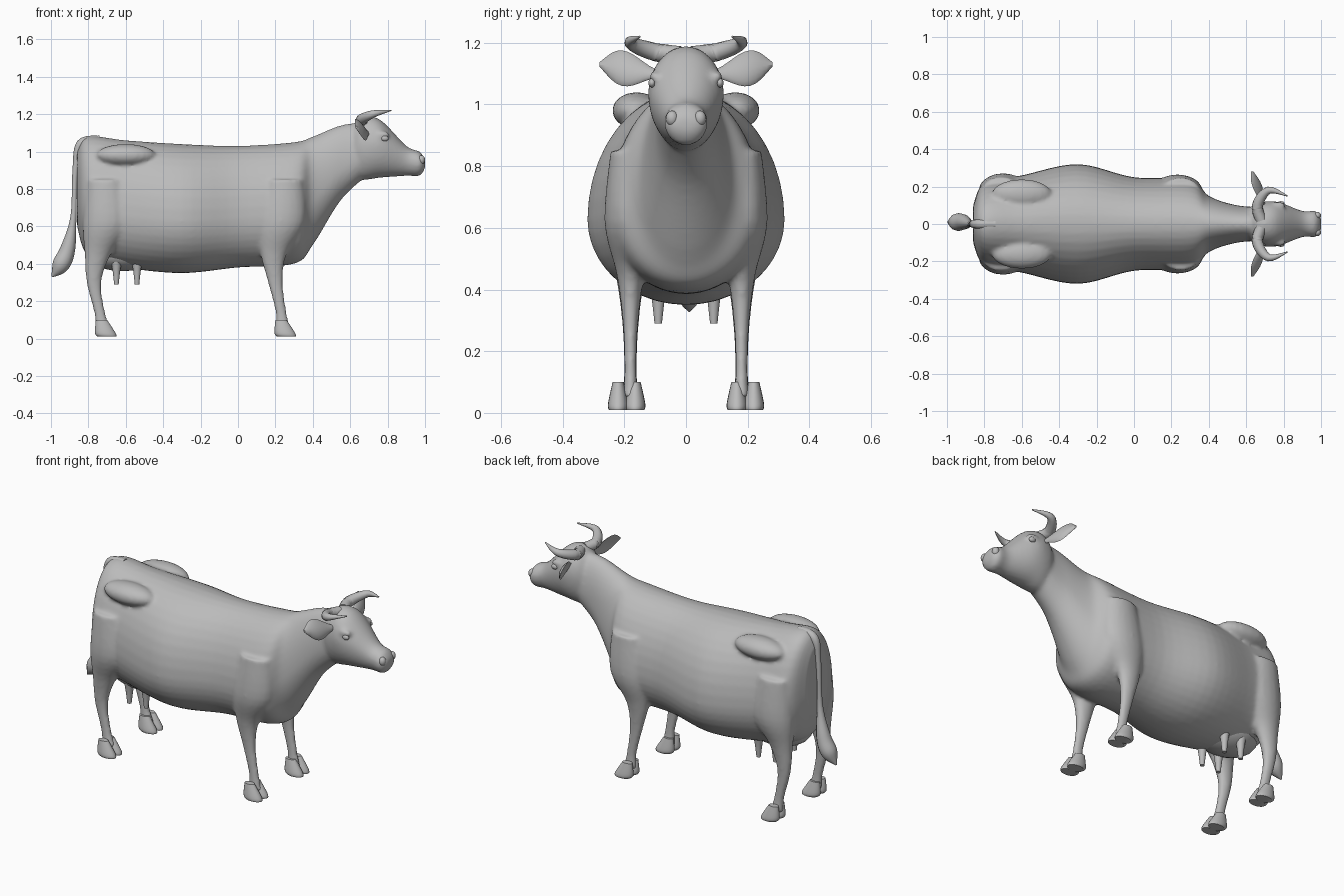
import bpy, bmesh, math
from mathutils import Vector

default_cube = bpy.data.objects.get("Cube")
if default_cube:
    bpy.data.objects.remove(default_cube, do_unlink=True)

coat = bpy.data.materials.new("plain grey")
coat.use_nodes = True
grey = (0.5, 0.5, 0.5, 1)
coat.diffuse_color = grey
coat.node_tree.nodes["Principled BSDF"].inputs["Base Color"].default_value = grey


def spline(rows, steps):
    """Smooth the stations of a profile with a Catmull-Rom curve."""
    points = [Vector(row) for row in rows]
    padded = [points[0]] + points + [points[-1]]
    smooth = []
    for before, start, end, after in zip(padded, padded[1:], padded[2:], padded[3:]):
        leave, arrive = (end - before) / 2, (after - start) / 2
        for step in range(steps):
            t = step / steps
            bend = (end - start) * 3 - leave * 2 - arrive
            twist = (start - end) * 2 + leave + arrive
            smooth.append(start + (leave + (bend + twist * t) * t) * t)
    return smooth + [points[-1]]


def circle(sides):
    angles = [math.tau * side / sides for side in range(sides)]
    return [(math.cos(angle), math.sin(angle)) for angle in angles]


def skin(bm, rings):
    """Join matching rings of points into a closed surface."""
    loops = [[bm.verts.new(point) for point in ring] for ring in rings]
    for near, far in zip(loops, loops[1:]):
        for side in range(len(near)):
            bm.faces.new((near[side - 1], near[side], far[side], far[side - 1]))
    bm.faces.new(loops[0])
    bm.faces.new(loops[-1])


def barrel(bm, stations, widest):
    """Loft along x; each station gives x, bottom, top and half width."""
    rings = []
    for x, bottom, top, width in spline(stations, steps=6):
        middle = bottom + (top - bottom) * widest
        rings.append([(x, width * c, middle + s * (top - middle if s > 0 else middle - bottom))
                      for c, s in circle(40)])
    skin(bm, rings)


def column(bm, stations, y, flatness):
    """Loft along z; each station gives z, centre x and half depth."""
    rings = []
    for z, x, depth in spline(stations, steps=5):
        rings.append([(x + depth * c, y + depth * flatness * s, z) for c, s in circle(20)])
    skin(bm, rings)


def tube(bm, stations):
    """Sweep a circle along a curve; each station gives x, y, z and radius."""
    path = [(Vector(station[:3]), station[3]) for station in spline_4d(stations)]
    rings = []
    for index, (centre, radius) in enumerate(path):
        ahead = path[min(index + 1, len(path) - 1)][0]
        behind = path[max(index - 1, 0)][0]
        up = (ahead - behind).cross(Vector((0, 1, 0))).normalized()
        across = (ahead - behind).cross(up).normalized()
        rings.append([centre + (up * c + across * s) * radius for c, s in circle(12)])
    skin(bm, rings)


def spline_4d(stations):
    return spline(stations, steps=6)


def ball(bm, centre, radii):
    verts = bmesh.ops.create_uvsphere(bm, u_segments=20, v_segments=12, radius=1)["verts"]
    bmesh.ops.scale(bm, vec=radii, verts=verts)
    bmesh.ops.translate(bm, vec=centre, verts=verts)


def finish(name, bm, mirrored=False):
    """Turn the mesh into a smooth shaded object, mirrored across y if paired."""
    if mirrored:
        copy = bmesh.ops.duplicate(bm, geom=bm.verts[:] + bm.edges[:] + bm.faces[:])
        for item in copy["geom"]:
            if isinstance(item, bmesh.types.BMVert):
                item.co.y *= -1
    bmesh.ops.recalc_face_normals(bm, faces=bm.faces)
    mesh = bpy.data.meshes.new(name)
    bm.to_mesh(mesh)
    bm.free()
    mesh.materials.append(coat)
    part = bpy.data.objects.new(name, mesh)
    bpy.context.collection.objects.link(part)
    bpy.ops.object.select_all(action="DESELECT")
    part.select_set(True)
    bpy.context.view_layer.objects.active = part
    bpy.ops.object.shade_smooth_by_angle(angle=math.radians(50))
    return part


# Trunk and neck, from rump to poll
bm = bmesh.new()
barrel(bm, [(-0.86, 0.6, 1, 0.1), (-0.8, 0.44, 1.08, 0.22), (-0.6, 0.38, 1.06, 0.26),
            (-0.3, 0.35, 1.04, 0.32), (0, 0.38, 1.03, 0.25), (0.3, 0.4, 1.05, 0.24),
            (0.4, 0.5, 1.08, 0.15), (0.55, 0.74, 1.14, 0.1), (0.7, 0.88, 1.16, 0.09)], widest=0.4)

# Head and muzzle
barrel(bm, [(0.6, 0.9, 1.1, 0.07), (0.66, 0.85, 1.18, 0.11), (0.76, 0.86, 1.17, 0.12),
            (0.9, 0.87, 1.03, 0.07), (0.97, 0.87, 1, 0.07), (1, 0.91, 0.96, 0.04)], widest=0.55)

# Shared leg thickness, with a bend of its own for the fore and hind pair
heights = (0.85, 0.62, 0.45, 0.3, 0.14, 0.05)
depths = (0.1, 0.13, 0.07, 0.04, 0.03, 0.04)
fore_bend = (0.25, 0.23, 0.19, 0.2, 0.23, 0.24)
hind_bend = (-0.71, -0.7, -0.75, -0.77, -0.74, -0.72)
for side in (-1, 1):
    for bend in (fore_bend, hind_bend):
        column(bm, list(zip(heights, bend, depths)), y=side * 0.18, flatness=0.7 if bend is hind_bend else 0.65)
    # Hip bone and brow
    ball(bm, (-0.6, side * 0.16, 0.98), (0.16, 0.08, 0.06))
    ball(bm, (0.77, side * 0.1, 1.09), (0.04, 0.02, 0.02))

# Blend trunk, head and legs into one skin
body = finish("body", bm)
blend = body.modifiers.new("Blend", "REMESH")
blend.mode = "VOXEL"
blend.voxel_size = 0.011
blend.use_smooth_shade = True
relax = body.modifiers.new("Relax", "SMOOTH")
relax.iterations = 6

# Cloven hooves, two toes on each foot
bm = bmesh.new()
for ankle in (fore_bend[-1], hind_bend[-1]):
    for toe in (0.165, 0.22):
        column(bm, [(0.01, ankle + 0.02, 0.05), (0.03, ankle + 0.01, 0.055), (0.1, ankle - 0.01, 0.03)],
               y=toe, flatness=0.6)
finish("hooves", bm, mirrored=True)

# Horns curving out, forward and up
bm = bmesh.new()
tube(bm, [(0.68, 0.02, 1.16, 0.03), (0.66, 0.1, 1.17, 0.03),
          (0.72, 0.18, 1.2, 0.02), (0.82, 0.15, 1.22, 0.003)])
finish("horns", bm, mirrored=True)

# Leaf-shaped ears, cupped forward
bm = bmesh.new()
rings = []
for slice_number in range(11):
    reach = slice_number / 10
    width = 0.015 + 0.043 * math.sin(math.pi * reach ** 1.3)
    width *= 1 - 0.5 * reach ** 8
    rings.append([(0.69 - 0.06 * reach + width * (0.3 * s * s - 0.4 * c) + 0.006 * s,
                   0.1 + 0.18 * reach, 1.1 + 0.03 * reach + width * c) for c, s in circle(16)])
skin(bm, rings)
finish("ears", bm, mirrored=True)

# Eyes and nostril rims
bm = bmesh.new()
ball(bm, (0.785, 0.11, 1.07), (0.02, 0.012, 0.015))
finish("eyes", bm, mirrored=True)
bm = bmesh.new()
ball(bm, (0.98, 0.045, 0.955), (0.02, 0.02, 0.025))
finish("nostrils", bm, mirrored=True)

# Tail with tuft
bm = bmesh.new()
tube(bm, [(-0.74, 0, 1.06, 0.025), (-0.84, 0, 1.04, 0.025), (-0.87, 0, 0.9, 0.015), (-0.88, 0, 0.65, 0.016),
          (-0.91, 0.01, 0.48, 0.04), (-0.95, 0.01, 0.39, 0.045), (-0.995, 0.01, 0.33, 0.004)])
finish("tail", bm)

# Udder and teats
bm = bmesh.new()
ball(bm, (-0.62, 0, 0.46), (0.19, 0.14, 0.1))
finish("udder", bm)
bm = bmesh.new()
for x in (-0.65, -0.54):
    column(bm, [(0.42, x, 0.03), (0.36, x, 0.02), (0.29, x, 0.012)], y=0.09, flatness=1)
finish("teats", bm, mirrored=True)
